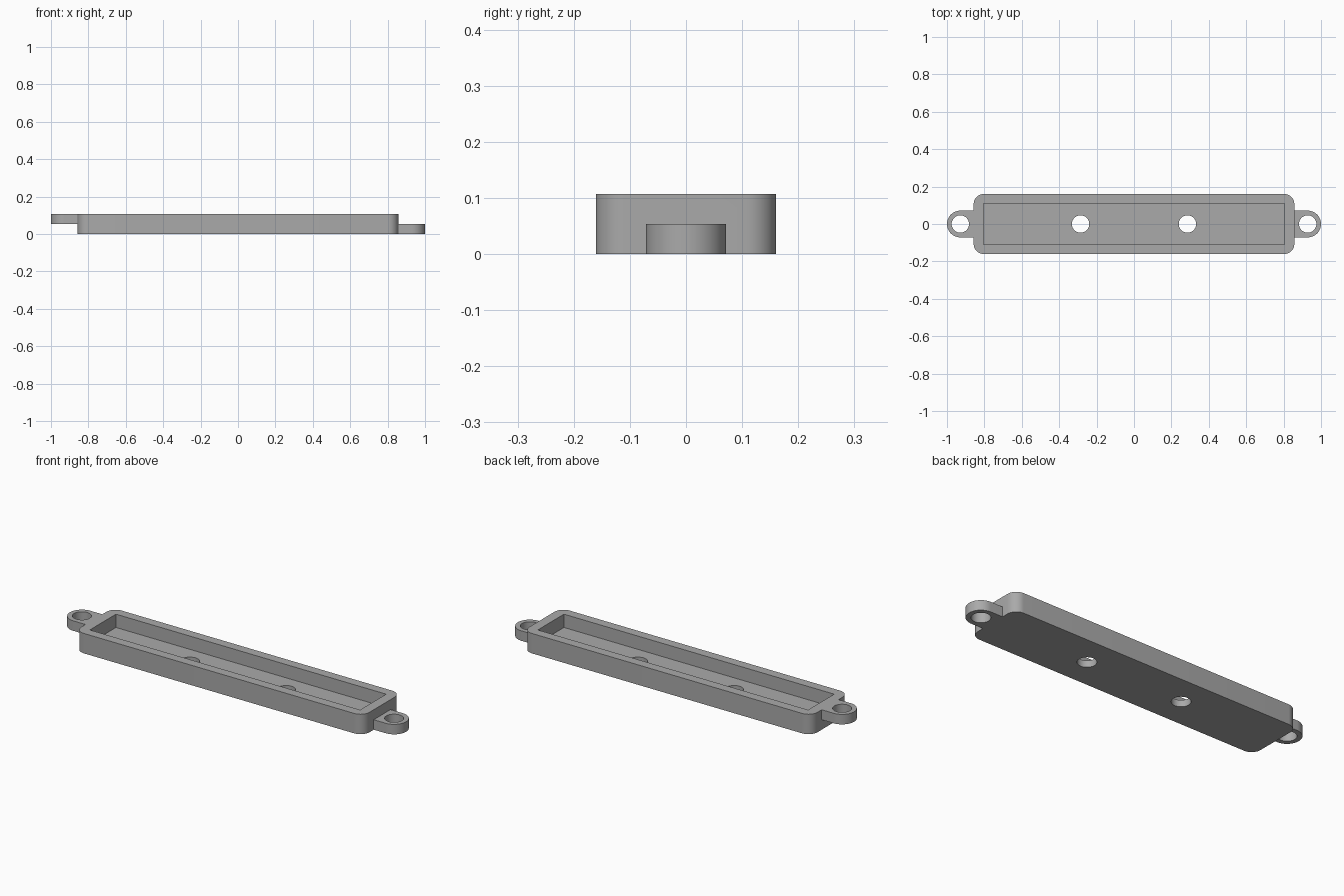
import bpy
from math import cos, sin, pi, radians

if "Cube" in bpy.data.objects:
    bpy.data.objects.remove(bpy.data.objects["Cube"])

MM = 2 / 56          # design grid: the part is 56 units long
HEIGHT, LUG = 3, 1.5

grey = bpy.data.materials.new("plain grey")
grey.use_nodes = True
colour = (0.4, 0.4, 0.4, 1)
grey.diffuse_color = colour
grey.node_tree.nodes["Principled BSDF"].inputs["Base Color"].default_value = colour


def arc(cx, cy, r, start, end, steps):
    return [(cx + r * cos(radians(start + (end - start) * i / steps)),
             cy + r * sin(radians(start + (end - start) * i / steps)))
            for i in range(steps + 1)]


def prism(name, outline, z0, z1):
    """Extrude a counter-clockwise outline between two heights."""
    n = len(outline)
    verts = [(x * MM, y * MM, z * MM) for z in (z0, z1) for x, y in outline]
    faces = [tuple(reversed(range(n))), tuple(range(n, 2 * n))]
    faces += [(i, (i + 1) % n, n + (i + 1) % n, n + i) for i in range(n)]
    mesh = bpy.data.meshes.new(name)
    mesh.from_pydata(verts, [], faces)
    mesh.materials.append(grey)
    obj = bpy.data.objects.new(name, mesh)
    bpy.context.collection.objects.link(obj)
    return obj


def rounded_box(hx, hy, r):
    points = []
    for k, (sx, sy) in enumerate([(1, 1), (-1, 1), (-1, -1), (1, -1)]):
        points += arc(sx * (hx - r), sy * (hy - r), r, 90 * k, 90 * k + 90, 10)
    return points


def combine(target, tool, operation):
    """Apply a boolean and discard the tool object."""
    mod = target.modifiers.new(operation, "BOOLEAN")
    mod.operation, mod.solver, mod.object = operation, "EXACT", tool
    bpy.context.view_layer.objects.active = target
    bpy.ops.object.modifier_apply(modifier=mod.name)
    bpy.data.objects.remove(tool)


# Body with rounded corners
tray = prism("mounting_tray", rounded_box(24, 4.5, 1.5), 0, HEIGHT)

# End lugs: low on the left, high on the right
left = arc(26, 0, 2, -90, 90, 32) + [(23.5, 2), (23.5, -2)]
right = [(-x, -y) for x, y in left]
combine(tray, prism("left_lug", left, 0, LUG), "UNION")
combine(tray, prism("right_lug", right, LUG, HEIGHT), "UNION")

# Rectangular pocket
pocket = [(-22.5, -3.1), (22.5, -3.1), (22.5, 3.1), (-22.5, 3.1)]
combine(tray, prism("pocket", pocket, 1, HEIGHT + 1), "DIFFERENCE")

# Screw holes through the lugs and the floor
for x in (-26, -8, 8, 26):
    hole = arc(x, 0, 1.3, 0, 360, 48)[:-1]
    combine(tray, prism("screw_hole", hole, -1, HEIGHT + 1), "DIFFERENCE")

bpy.ops.object.select_all(action="DESELECT")
tray.select_set(True)
bpy.context.view_layer.objects.active = tray
bpy.ops.object.shade_smooth_by_angle(angle=radians(30))
